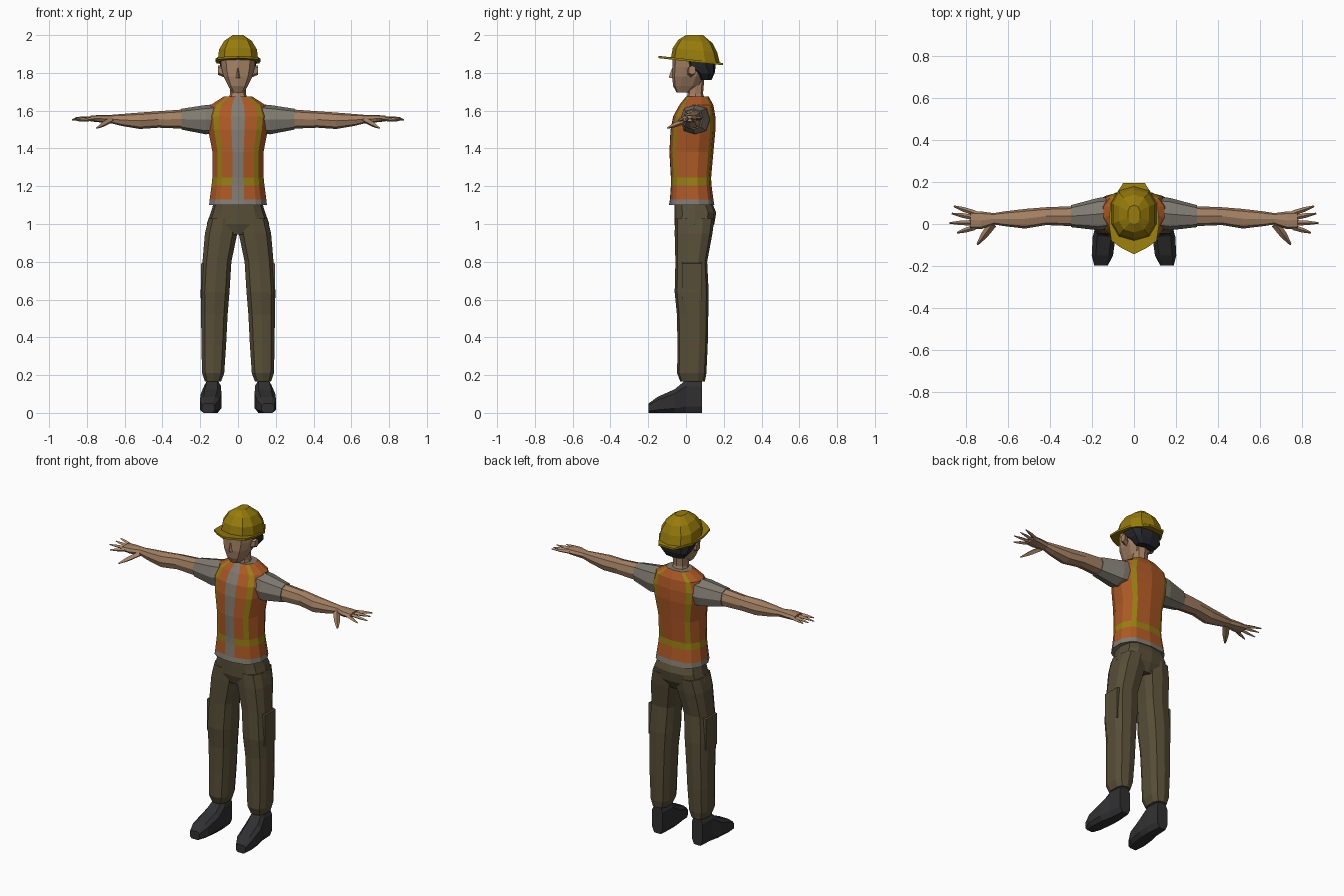
import bpy, bmesh, math
from mathutils import Vector

if "Cube" in bpy.data.objects:
    bpy.data.objects.remove(bpy.data.objects["Cube"])


def mat(name, r, g, b):
    m = bpy.data.materials.new(name)
    m.diffuse_color = (r, g, b, 1)
    m.use_nodes = True
    m.node_tree.nodes["Principled BSDF"].inputs["Base Color"].default_value = m.diffuse_color
    return m


SKIN = mat("skin", .37, .22, .125)
GREY = mat("grey shirt", .22, .20, .165)
ORANGE = mat("orange vest", .42, .10, .018)
STRIPE = mat("yellow stripe", .31, .21, .006)
HELMET = mat("yellow helmet", .31, .20, .003)
OLIVE = mat("olive trousers", .095, .076, .038)
BLACK = mat("black shoes", .03, .03, .032)
HAIR = mat("dark hair", .018, .019, .024)


def loft(name, rings, mats, pick=None, mirror=False):
    """Skin closed rings of points, cap both ends, colour by (row, segment)."""
    bm = bmesh.new()
    vs = [[bm.verts.new(p) for p in ring] for ring in rings]
    n = len(vs[0])
    for r in range(len(vs) - 1):
        for s in range(n):
            t = (s + 1) % n
            f = bm.faces.new((vs[r][s], vs[r][t], vs[r + 1][t], vs[r + 1][s]))
            f.material_index = pick(r, s) if pick else 0
    bm.faces.new(vs[0])
    bm.faces.new(vs[-1])
    bmesh.ops.recalc_face_normals(bm, faces=bm.faces)
    me = bpy.data.meshes.new(name)
    bm.to_mesh(me)
    bm.free()
    for m in mats:
        me.materials.append(m)
    ob = bpy.data.objects.new(name, me)
    bpy.context.collection.objects.link(ob)
    if mirror:
        ob.modifiers.new("mirror", 'MIRROR').use_mirror_merge = False
    return ob


def oval(axis, at, a0, a1, b0, b1, n=8, p=.8, phase=-90):
    """Rounded ring filling the box a0..a1 by b0..b1, across the given axis."""
    pts = []
    for i in range(n):
        t = math.radians(phase + 360 * i / n)
        c, s = math.cos(t), math.sin(t)
        pts.append([math.copysign(abs(v) ** p, v) for v in (c, s)])
    ma, mb = (max(abs(q[k]) for q in pts) for k in (0, 1))
    out = []
    for c, s in pts:
        a = (a0 + a1) / 2 + c / ma * (a1 - a0) / 2
        b = (b0 + b1) / 2 + s / mb * (b1 - b0) / 2
        out.append({'z': (a, b, at), 'x': (at, a, b), 'y': (a, at, b)}[axis])
    return out


def ovals(name, axis, rows, m, mirror=False, **kw):
    return loft(name, [oval(axis, *r, **kw) for r in rows], [m], mirror=mirror)


def spike(name, a, b, r0, r1, m):
    """Tapered four-sided finger from a to b, on both hands."""
    a, b = Vector(a), Vector(b)
    side = (b - a).cross(Vector((0, 0, 1))).normalized()
    up = side.cross(b - a).normalized()
    rings = []
    for t, r in ((0, r0), (.55, r0 * .85), (1, r1)):
        c = a.lerp(b, t)
        rings.append([c + side * r, c + up * r * .8, c - side * r, c - up * r * .8])
    loft(name, rings, [m], mirror=True)


# Torso: vest with stripes over a shirt; columns line up with the stripes
XF = (0, .22, .62, .8, 1, 1, .8, .62, 0)
YF = (0, .01, .07, .15, .38, .66, .88, .95, 1)
torso = []
for z, w, y0, y1 in ((1.10, .153, -.09, .15), (1.13, .15, -.085, .145),
                     (1.205, .14, -.08, .135), (1.245, .136, -.08, .133),
                     (1.38, .135, -.088, .145), (1.50, .158, -.082, .156),
                     (1.57, .165, -.068, .155), (1.63, .145, -.035, .145),
                     (1.675, .075, .0, .12)):
    half = [(w * x, y0 + (y1 - y0) * y, z) for x, y in zip(XF, YF)]
    torso.append(half + [(-x, y, z) for x, y, z in half[-2:0:-1]])


def vest_colour(row, seg):
    seg = min(seg, 15 - seg)
    if row == 0 or seg == 0:
        return 0
    if row == 2 or (row > 2 and seg in (2, 6)):
        return 2
    return 1


loft("vest_torso", torso, [GREY, ORANGE, STRIPE], vest_colour)

# Trousers
ovals("trouser_hips", 'z', [(1.12, -.125, .125, -.06, .135), (1.06, -.145, .145, -.062, .16),
                            (1.0, -.165, .165, -.062, .15), (.945, -.09, .09, -.045, .12)],
      OLIVE, n=12, p=.7)
ovals("trouser_leg", 'z', [(1.03, .0, .155, -.058, .15), (.95, .004, .175, -.06, .14),
                           (.80, .035, .188, -.056, .112), (.64, .045, .198, -.06, .12),
                           (.52, .055, .195, -.048, .118), (.36, .063, .194, -.045, .115),
                           (.21, .073, .19, -.047, .108), (.165, .09, .175, -.03, .10)],
      OLIVE, mirror=True, n=10, p=.7)
ovals("thigh_pocket", 'x', [(.17, -.02, .085, .60, .80), (.197, -.02, .085, .60, .79)],
      OLIVE, mirror=True, n=4, p=1, phase=45)

# Shoes
ovals("shoe", 'y', [(.085, .10, .172, 0, .17), (.0, .09, .18, 0, .175),
                    (-.06, .088, .197, 0, .125), (-.15, .10, .202, 0, .085),
                    (-.198, .125, .19, 0, .05)],
      BLACK, mirror=True, p=.55, phase=22.5)

# Arms and hands
ovals("sleeve", 'x', [(.10, -.02, .13, 1.48, 1.635), (.17, -.03, .125, 1.475, 1.63),
                      (.30, -.015, .09, 1.50, 1.61)], GREY, mirror=True)
ovals("forearm", 'x', [(.295, -.010, .085, 1.505, 1.606), (.42, -.005, .08, 1.51, 1.597),
                       (.52, -.022, .072, 1.503, 1.59), (.62, -.01, .06, 1.52, 1.582),
                       (.67, -.002, .052, 1.533, 1.578), (.73, -.025, .06, 1.538, 1.577),
                       (.78, -.025, .062, 1.543, 1.574)], SKIN, mirror=True)
for i, (ya, xb, yb) in enumerate(((.052, .86, .085), (.03, .87, .05),
                                  (.006, .88, .005), (-.016, .845, -.042))):
    spike(f"finger_{i + 1}", (.76, ya, 1.558), (xb, yb, 1.563 - .006 * i), .013, .004, SKIN)
spike("thumb", (.675, .0, 1.55), (.748, -.098, 1.508), .02, .005, SKIN)

# Neck and head
ovals("neck", 'z', [(1.64, -.055, .055, .0, .105), (1.69, -.042, .042, .008, .09),
                    (1.80, -.045, .045, .0, .10)], SKIN)
ovals("head", 'z', [(1.695, -.03, .03, -.05, .02), (1.73, -.052, .052, -.068, .075),
                    (1.78, -.076, .076, -.074, .105), (1.83, -.088, .088, -.072, .125),
                    (1.89, -.092, .092, -.07, .125)], SKIN, n=10, p=.75)
loft("nose", [[(-.012, -.07, 1.772), (.012, -.07, 1.772), (0, -.092, 1.775)],
              [(-.004, -.07, 1.825), (.004, -.07, 1.825), (0, -.074, 1.825)]], [SKIN])
ovals("ear", 'x', [(.07, .005, .04, 1.775, 1.835), (.106, .015, .05, 1.79, 1.84)],
      SKIN, mirror=True, n=6)
ovals("hair", 'z', [(1.762, -.06, .06, .07, .135), (1.80, -.09, .09, .045, .152),
                    (1.835, -.096, .096, -.02, .157), (1.885, -.098, .098, -.035, .157)],
      HAIR, n=10, p=.7)


# Hard hat: dome and pointed brim, both tipped down toward the back
def tip(p, amount=.1):
    return (p[0], p[1], p[2] - amount * p[1])


dome = [oval('z', *r, n=10, p=.8) for r in ((1.868, -.107, .107, -.08, .18),
                                            (1.925, -.10, .10, -.07, .165),
                                            (1.972, -.072, .072, -.04, .14))]
dome = [[tip(p) for p in ring] for ring in dome]
dome.append(oval('z', 2.0, -.028, .028, .0, .09, n=10, p=.8))
loft("helmet_dome", dome, [HELMET])
edge = [(0, -.145), (.06, -.115), (.108, -.08), (.12, 0), (.113, .1), (.052, .195)]
edge += [(-x, y) for x, y in edge[:0:-1]]
loft("helmet_brim", [[tip((x, y, z), .11) for x, y in edge] for z in (1.862, 1.874)], [HELMET])
